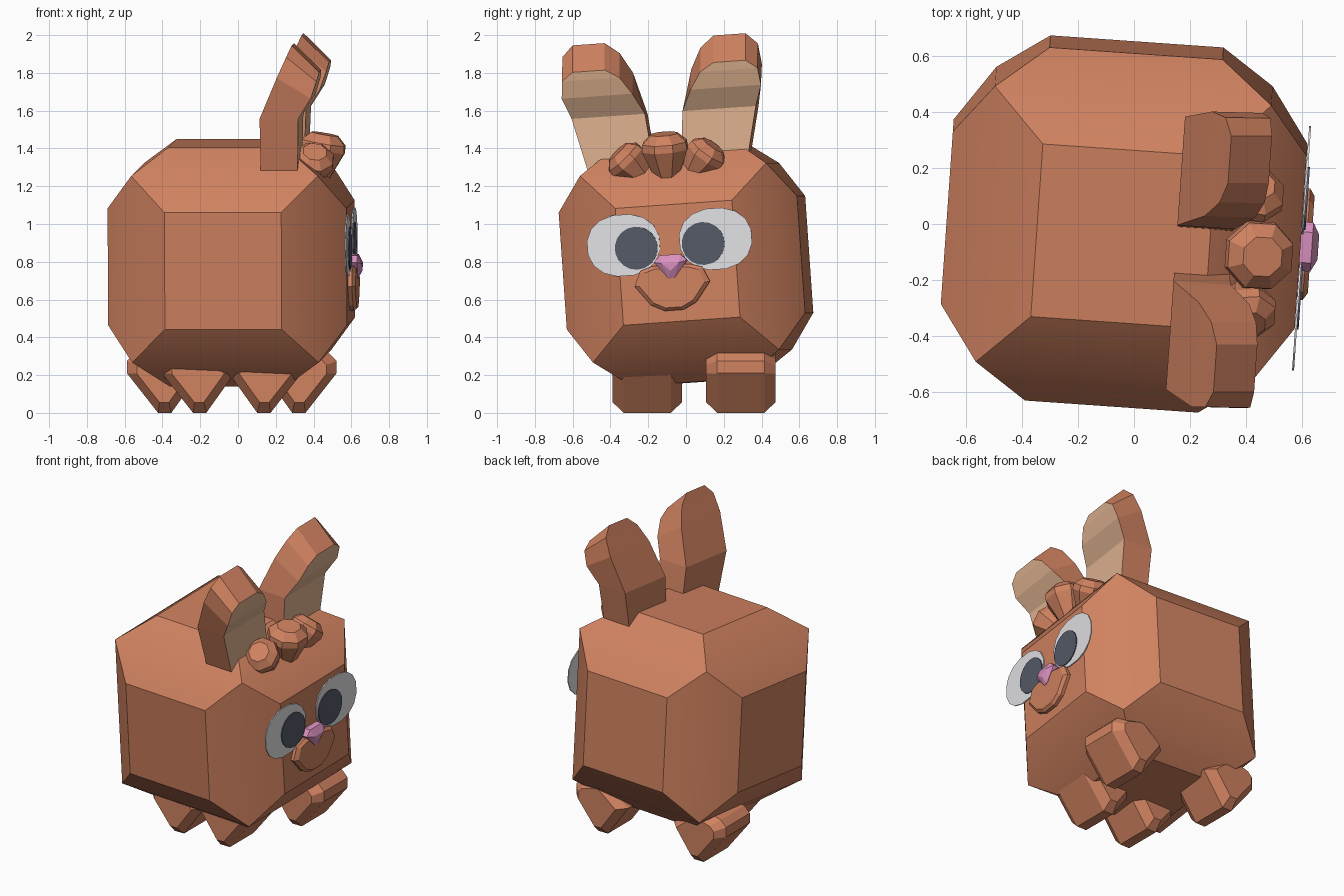
import bpy, bmesh, math
from mathutils import Matrix, Vector

cube = bpy.data.objects.get("Cube")
if cube:
    bpy.data.objects.remove(cube, do_unlink=True)


def material(name, rgb):
    m = bpy.data.materials.new(name)
    m.use_nodes = True
    m.diffuse_color = (*rgb, 1)
    m.node_tree.nodes["Principled BSDF"].inputs["Base Color"].default_value = (*rgb, 1)
    return m


FUR = material("terracotta fur", (0.63, 0.223, 0.117))
TAN = material("tan inner ear", (0.75, 0.456, 0.283))
WHITE = material("eye white", (0.76, 0.76, 0.79))
DARK = material("slate pupil", (0.09, 0.102, 0.138))
PINK = material("pink nose", (0.70, 0.28, 0.52))

# The body is rolled and turned a little; the head details share its frame
BODY = (Matrix.Translation((-0.035, 0, 0.795))
        @ Matrix.Rotation(math.radians(-4), 4, 'Z')
        @ Matrix.Rotation(math.radians(4), 4, 'X'))
FACE = BODY @ Matrix.Translation((0, -0.035, 0))


def finish(name, bm, mats, matrix):
    bmesh.ops.transform(bm, matrix=matrix, verts=bm.verts)
    bmesh.ops.recalc_face_normals(bm, faces=bm.faces)
    me = bpy.data.meshes.new(name)
    bm.to_mesh(me)
    bm.free()
    for m in mats:
        me.materials.append(m)
    ob = bpy.data.objects.new(name, me)
    bpy.context.collection.objects.link(ob)
    return ob


def hull(name, points, mat, matrix=Matrix()):
    """Convex solid around a few points."""
    bm = bmesh.new()
    for p in points:
        bm.verts.new(p)
    res = bmesh.ops.convex_hull(bm, input=bm.verts)
    loose = [v for v in bm.verts if not v.link_faces]
    bmesh.ops.delete(bm, geom=loose, context='VERTS')
    bmesh.ops.dissolve_limit(bm, angle_limit=math.radians(1),
                             verts=bm.verts, edges=bm.edges)
    return finish(name, bm, [mat], matrix)


def ring(n, ry, rz, x, cy=0, cz=0, power=1.0):
    """Rounded outline in the y-z plane."""
    out = []
    for i in range(n):
        a = 2 * math.pi * (i + 0.5) / n
        c, s = math.cos(a), math.sin(a)
        out.append((x, cy + ry * math.copysign(abs(c) ** power, c),
                    cz + rz * math.copysign(abs(s) ** power, s)))
    return out


# Body: chamfered cube from six squares and eight corners
D, H, C = 0.634, 0.31, 0.495
pts = [(a * C, b * C, c * C) for a in (-1, 1) for b in (-1, 1) for c in (-1, 1)]
for axis in range(3):
    for d in (-D, D):
        for a in (-H, H):
            for b in (-H, H):
                p = [a, b]
                p.insert(axis, d)
                pts.append(tuple(p))
body = hull("body", pts, FUR, BODY)
bpy.context.view_layer.objects.active = body
body.select_set(True)
bpy.ops.object.shade_smooth_by_angle(angle=math.radians(25))
body.select_set(False)

# Feet: chamfered wedges, mirrored in x, one pair spread wider
PROFILE = [(-0.035, 0), (0.035, 0), (0.20, 0.21), (0.20, 0.275),
           (0.16, 0.315), (0.0, 0.36), (-0.185, 0.21)]
CX, CZ = 0.01, 0.2
for row, y, dx in (("front", -0.205, 0.17), ("back", 0.29, 0.355)):
    for side, s in (("left", 1), ("right", -1)):
        pts = []
        for u, w in PROFILE:
            for e in (-1, 1):
                pts.append((-0.033 + s * (dx + u), y + e * 0.125, w))
                pts.append((-0.033 + s * (dx + CX + (u - CX) * 0.72),
                            y + e * 0.183, CZ + (w - CZ) * 0.72))
        hull(f"foot_{row}_{side}", pts, FUR)

# Ears: slabs lofted upward and bent forward, inner side tan
# (x back, z back, x front, z front, y inner, y outer)
EAR = [(0.19, 0.50, 0.385, 0.50, 0.07, 0.42),
       (0.19, 0.80, 0.395, 0.80, 0.10, 0.49),
       (0.285, 1.02, 0.465, 0.91, 0.155, 0.53),
       (0.335, 1.13, 0.495, 1.00, 0.215, 0.52),
       (0.36, 1.188, 0.505, 1.045, 0.29, 0.46)]
for label, s in (("front", -1), ("back", 1)):
    bm = bmesh.new()
    rows = []
    for xb, zb, xf, zf, yi, yo in EAR:
        rows.append([bm.verts.new(p) for p in (
            (xb, s * yi, zb), (xb, s * yo, zb), (xf, s * yo, zf), (xf, s * yi, zf))])
    for lo, hi in zip(rows, rows[1:]):
        for i in range(4):
            j = (i + 1) % 4
            f = bm.faces.new((lo[i], lo[j], hi[j], hi[i]))
            f.material_index = 1 if i == 2 else 0
    bm.faces.new(rows[0])
    bm.faces.new(rows[-1])
    finish(f"ear_{label}", bm, [FUR, TAN], FACE)

# Forehead tuft: three faceted buds
BUD = [(0.0, 0.065), (0.155, 0.13), (0.195, 0.125), (0.24, 0.075)]
for label, s, size in (("middle", 0, 1.0), ("front", -1, 0.88), ("back", 1, 0.88)):
    m = (FACE @ Matrix.Translation((0.46 - 0.03 * abs(s), s * 0.12, 0.45))
         @ Matrix.Rotation(math.radians(-40 * s), 4, 'X')
         @ Matrix.Rotation(math.radians(10), 4, 'Y') @ Matrix.Scale(size, 4))
    pts = [(r * math.cos(k * math.pi / 4 + math.pi / 8),
            r * math.sin(k * math.pi / 4 + math.pi / 8), h)
           for h, r in BUD for k in range(8)]
    hull(f"tuft_{label}", pts, FUR, m)

# Eyes: flat plates with round pupils
for label, s in (("front", -1), ("back", 1)):
    white = ring(16, 0.195, 0.165, 0.635, s * 0.245, 0.112, 0.9)
    white += [(0.642, y, z) for _, y, z in white]
    hull(f"eye_white_{label}", white, WHITE, FACE)
    pupil = ring(18, 0.114, 0.114, 0.642, s * 0.178, 0.092)
    pupil += [(0.648, y, z) for _, y, z in pupil]
    hull(f"pupil_{label}", pupil, DARK, FACE)

# Muzzle: raised rounded plate with a bevelled rim
half = [(0.10, -0.01), (0.165, -0.03), (0.20, -0.11), (0.12, -0.215), (0.05, -0.25)]
pts = []
for y, z in half:
    for s in (-1, 1):
        pts.append((0.62, s * y, z))
        pts.append((0.655, s * y, z))
        pts.append((0.672, s * y * 0.87, -0.13 + (z + 0.13) * 0.87))
hull("muzzle", pts, FUR, FACE)

# Nose: small faceted inverted triangle
pts = []
for y, z in ((0.055, 0.045), (0.088, 0.01), (0.015, -0.08)):
    for s in (-1, 1):
        pts += [(0.62, s * y, z), (0.675, s * y, z)]
pts += [(0.698, 0.045, 0.0), (0.698, -0.045, 0.0), (0.698, 0, -0.04)]
hull("nose", pts, PINK, FACE)
